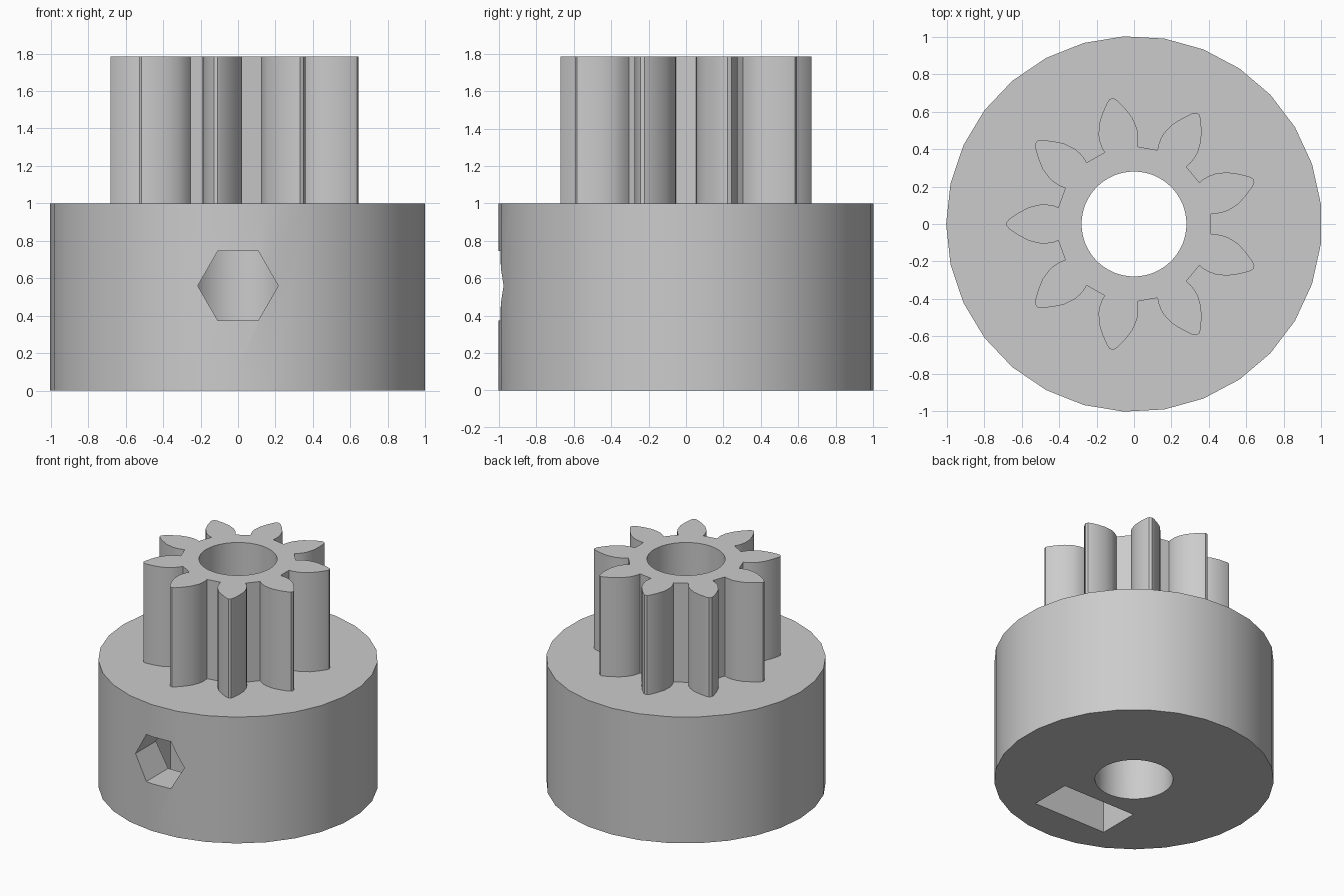
import bpy, bmesh, math
from mathutils import Matrix, Vector

cube = bpy.data.objects.get("Cube")
if cube:
    bpy.data.objects.remove(cube, do_unlink=True)

grey = bpy.data.materials.new("plain grey")
grey.use_nodes = True
grey.diffuse_color = (0.6, 0.6, 0.6, 1)
grey.node_tree.nodes["Principled BSDF"].inputs["Base Color"].default_value = (0.6, 0.6, 0.6, 1)


def prism(name, outline, low, high, turn=Matrix()):
    """Extrude a closed 2D outline from low to high, then turn it."""
    bm = bmesh.new()
    face = bm.faces.new([bm.verts.new((x, y, low)) for x, y in outline])
    moved = bmesh.ops.extrude_face_region(bm, geom=[face])["geom"]
    bmesh.ops.translate(bm, vec=(0, 0, high - low),
                        verts=[v for v in moved if isinstance(v, bmesh.types.BMVert)])
    bmesh.ops.transform(bm, matrix=turn, verts=bm.verts)
    bmesh.ops.recalc_face_normals(bm, faces=bm.faces)
    mesh = bpy.data.meshes.new(name)
    bm.to_mesh(mesh)
    bm.free()
    mesh.materials.append(grey)
    obj = bpy.data.objects.new(name, mesh)
    bpy.context.collection.objects.link(obj)
    return obj


def ring(radius, sides, start=0.0):
    angles = [start + math.tau * i / sides for i in range(sides)]
    return [(radius * math.cos(a), radius * math.sin(a)) for a in angles]


def combine(target, tool, operation):
    mod = target.modifiers.new(operation, 'BOOLEAN')
    mod.operation = operation
    mod.solver = 'EXACT'
    mod.object = tool
    bpy.context.view_layer.objects.active = target
    bpy.ops.object.modifier_apply(modifier=mod.name)
    bpy.data.objects.remove(tool, do_unlink=True)


# Collar, the wide base
collar = prism("pinion_gear_with_collar", ring(1.003, 29, math.pi), 0, 1)

# Toothed pinion: one mirrored tooth repeated around the axis
TEETH = 9
half = [(0.404, 0.089), (0.43, 0.098), (0.465, 0.104), (0.50, 0.104), (0.56, 0.09),
        (0.615, 0.061), (0.665, 0.027), (0.68, 0.01)]
tooth = [(x, -y) for x, y in half] + half[::-1]
outline = []
for i in range(TEETH):
    spin = Matrix.Rotation(math.pi + math.tau * i / TEETH, 2)
    outline += [tuple(spin @ Vector(p)) for p in tooth]
combine(collar, prism("teeth", outline, 0.8, 1.785), 'UNION')

# Shaft bore
combine(collar, prism("bore", ring(0.28, 64), -0.1, 2), 'DIFFERENCE')

# Captive nut pocket, open below, and the set screw hole in the front
HOLE_Z = 0.56
to_front = Matrix.Translation((0, 0, HOLE_Z)) @ Matrix.Rotation(math.pi / 2, 4, 'X')
w = 0.32
point = w / math.cos(math.pi / 6)
pocket = [(-w, -0.7), (w, -0.7), (w, point / 2), (0, point), (-w, point / 2)]
combine(collar, prism("nut_pocket", pocket, 0.39, 0.72, to_front), 'DIFFERENCE')
combine(collar, prism("screw_hole", ring(0.215, 6), 0, 1.2, to_front), 'DIFFERENCE')

bpy.ops.object.select_all(action='DESELECT')
collar.select_set(True)
bpy.context.view_layer.objects.active = collar
bpy.ops.object.shade_smooth_by_angle(angle=math.radians(30))
